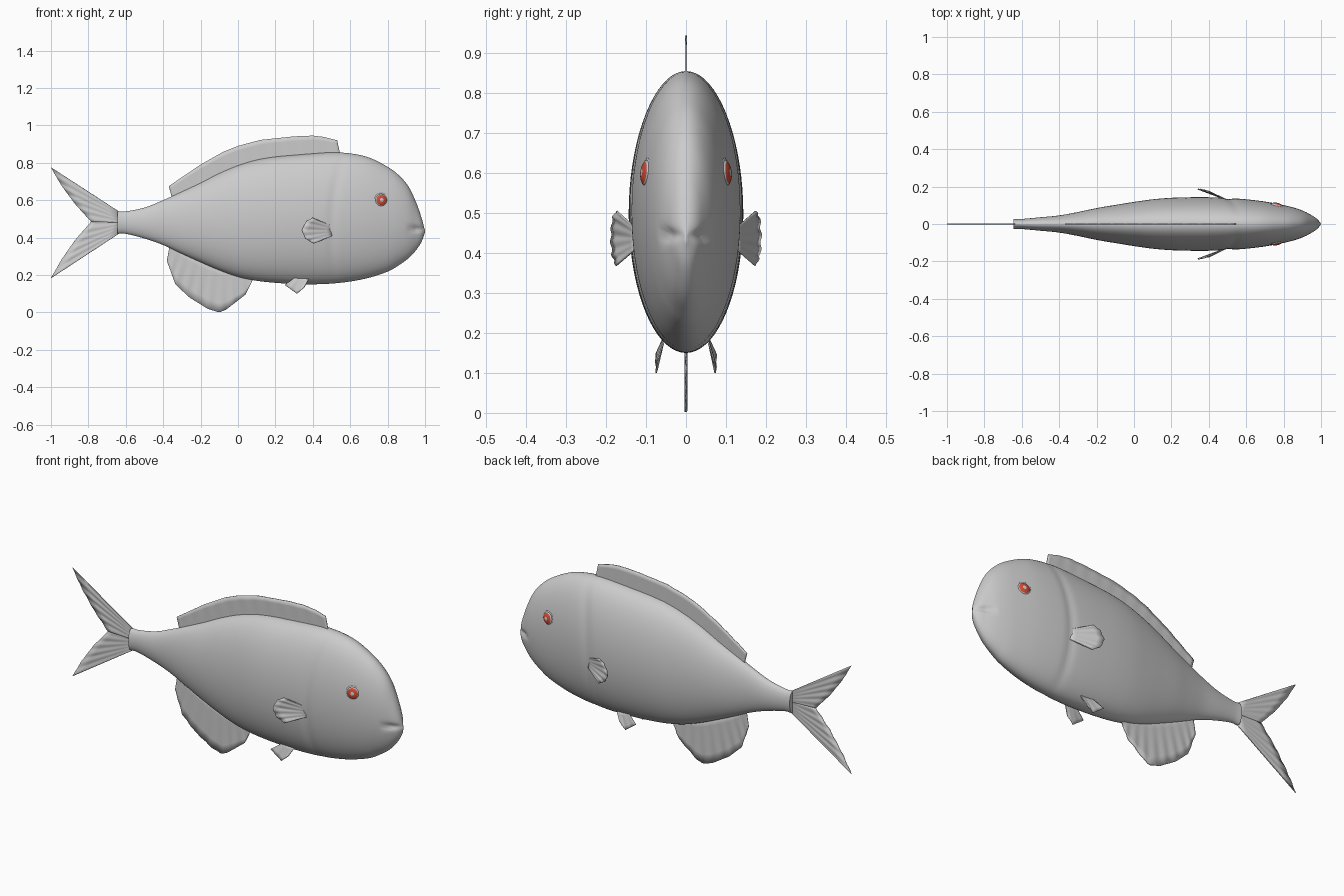
import bpy, bmesh, math
from mathutils import Vector

if "Cube" in bpy.data.objects:
    bpy.data.objects.remove(bpy.data.objects["Cube"])


def material(name, r, g, b):
    m = bpy.data.materials.new(name)
    m.use_nodes = True
    m.diffuse_color = (r, g, b, 1)
    m.node_tree.nodes["Principled BSDF"].inputs["Base Color"].default_value = (r, g, b, 1)
    return m


grey = material("scale grey", 0.6, 0.6, 0.6)
red = material("iris red", 0.65, 0.07, 0.035)


def finish(name, bm, mats, angle=50):
    bmesh.ops.recalc_face_normals(bm, faces=bm.faces)
    mesh = bpy.data.meshes.new(name)
    bm.to_mesh(mesh)
    bm.free()
    ob = bpy.data.objects.new(name, mesh)
    bpy.context.collection.objects.link(ob)
    for m in mats:
        mesh.materials.append(m)
    bpy.ops.object.select_all(action='DESELECT')
    ob.select_set(True)
    bpy.context.view_layer.objects.active = ob
    bpy.ops.object.shade_smooth_by_angle(angle=math.radians(angle))
    return ob


def spline(keys, steps):
    """Smooth path through key vectors."""
    keys = [Vector(k) for k in keys]
    ext = [2 * keys[0] - keys[1]] + keys + [2 * keys[-1] - keys[-2]]
    out = []
    for a, b, c, d in zip(ext, ext[1:], ext[2:], ext[3:]):
        for i in range(steps):
            t = i / steps
            out.append(b + (c - a) * (t / 2) + (2 * a - 5 * b + 4 * c - d) * (t * t / 2)
                       + (3 * b - a - 3 * c + d) * (t ** 3 / 2))
    return out + [keys[-1]]


def along(points, t):
    """Point at fraction t of a polyline's length."""
    pts = [Vector(p) for p in points]
    lengths = [(b - a).length for a, b in zip(pts, pts[1:])]
    left = t * sum(lengths)
    for a, b, l in zip(pts, pts[1:], lengths):
        if left <= l + 1e-6:
            return a.lerp(b, min(1, left / l))
        left -= l
    return pts[-1]


# Body: lofted ellipses given as x, top, bottom, half width
stations = [
    (-.645, .54, .42, .027), (-.60, .54, .42, .027), (-.5, .56, .395, .036),
    (-.4, .6, .36, .046), (-.3, .645, .313, .064), (-.2, .692, .268, .085),
    (-.1, .743, .225, .102), (0, .785, .19, .118), (.1, .815, .169, .132),
    (.2, .832, .158, .14), (.3, .841, .152, .143), (.4, .849, .15, .143),
    (.5, .855, .154, .139), (.6, .85, .165, .132), (.7, .828, .185, .12),
    (.8, .778, .218, .101), (.86, .733, .252, .086), (.91, .675, .288, .068),
    (.95, .594, .33, .047), (.98, .51, .375, .028), (1, .436, .428, .002)]
SIDES = 72
bm = bmesh.new()
rings = []
for x, top, bottom, width in spline(stations, 6):
    mid, half = (top + bottom) / 2, (top - bottom) / 2
    ring = []
    for i in range(SIDES):
        a = math.tau * i / SIDES
        y, z = width * math.cos(a), mid + half * math.sin(a)
        # Gill cover groove, then mouth crease
        gill = .5 + .35 * (z - .42) ** 2
        y *= 1 - .045 * math.exp(-((x - gill) / .022) ** 2)
        if x > .9:
            y *= 1 - .3 * math.exp(-((z - .445) / .014) ** 2) * min(1, (x - .9) / .05)
        ring.append(bm.verts.new((x, y, z)))
    rings.append(ring)
for r, s in zip(rings, rings[1:]):
    for i in range(SIDES):
        j = (i + 1) % SIDES
        bm.faces.new((r[i], r[j], s[j], s[i]))
bm.faces.new(rings[0])
bm.faces.new(rings[-1])
finish("body", bm, [grey])


def fin(name, base, tip, cols, rays, side=1, ripple=.002, thick=.004, rows=5):
    """Thin rippled sheet stretched from a base line to a tip line."""
    bm = bmesh.new()
    grid = []
    for c in range(cols + 1):
        t = c / cols
        a, b = along(base, t), along(tip, t)
        column = []
        for r in range(rows + 1):
            p = a.lerp(b, r / rows)
            p.y = side * p.y + ripple * math.sin(math.tau * rays * t) * r / rows
            column.append(bm.verts.new(p))
        grid.append(column)
    for a, b in zip(grid, grid[1:]):
        for r in range(rows):
            bm.faces.new((a[r], a[r + 1], b[r + 1], b[r]))
    ob = finish(name, bm, [grey])
    mod = ob.modifiers.new("thickness", 'SOLIDIFY')
    mod.thickness = thick
    mod.offset = 0


def flat(*pts):
    return [(x, 0, z) for x, z in pts]


# Fins on the centre line
fin("dorsal_fin",
    flat((-.35, .6), (-.2, .67), (0, .76), (.2, .81), (.55, .83)),
    flat((-.37, .675), (-.2, .79), (-.08, .858), (0, .89), (.12, .922), (.3, .941),
         (.4, .945), (.46, .938), (.53, .92)), 60, 12, ripple=.001)
fin("anal_fin",
    flat((-.365, .36), (-.2, .29), (-.05, .23), (.08, .19)),
    flat((-.38, .275), (-.335, .15), (-.26, .08), (-.16, .018), (-.1, 0),
         (-.065, .014), (.04, .095), (.075, .165)), 60, 9)
fin("tail_fin_upper",
    flat((-.63, .535), (-.63, .48)),
    flat((-1, .775), (-.945, .68), (-.87, .578), (-.785, .485)), 32, 5)
fin("tail_fin_lower",
    flat((-.63, .48), (-.63, .425)),
    flat((-.785, .485), (-.87, .388), (-.945, .28), (-1, .183)), 32, 5)

for side, label in ((-1, "near"), (1, "far")):
    # Paired fins
    fin("pectoral_fin_" + label,
        [(.505, .125, .462), (.505, .125, .41)],
        [(.4, .174, .505), (.365, .183, .488), (.34, .187, .44), (.36, .184, .395),
         (.405, .174, .368)], 32, 5, side)
    fin("pelvic_fin_" + label,
        [(.31, .055, .19), (.38, .055, .18)],
        [(.25, .075, .147), (.315, .074, .1), (.355, .07, .135)], 20, 3, side, .001)

    # Eye: flattened ball with a coloured ring, facing out and slightly forward
    centre = Vector((.765, side * .097, .6))
    turn = Vector((.25, side, .1)).to_track_quat('Z', 'Y')
    bm = bmesh.new()
    bmesh.ops.create_uvsphere(bm, u_segments=32, v_segments=32, radius=1)
    for f in bm.faces:
        c = f.calc_center_median()
        f.material_index = int(.3 < math.hypot(c.x, c.y) < .8)
    for v in bm.verts:
        v.co = centre + turn @ Vector((v.co.x * .033, v.co.y * .033, v.co.z * .016))
    finish("eye_" + label, bm, [grey, red])

    # Raised socket rim around the eye
    bpy.ops.mesh.primitive_torus_add(major_radius=.034, minor_radius=.005,
                                     major_segments=36, minor_segments=10, location=centre)
    rim = bpy.context.object
    rim.name = "eye_socket_" + label
    rim.rotation_mode = 'QUATERNION'
    rim.rotation_quaternion = turn
    rim.data.materials.append(grey)
    bpy.ops.object.shade_smooth_by_angle(angle=math.radians(50))
